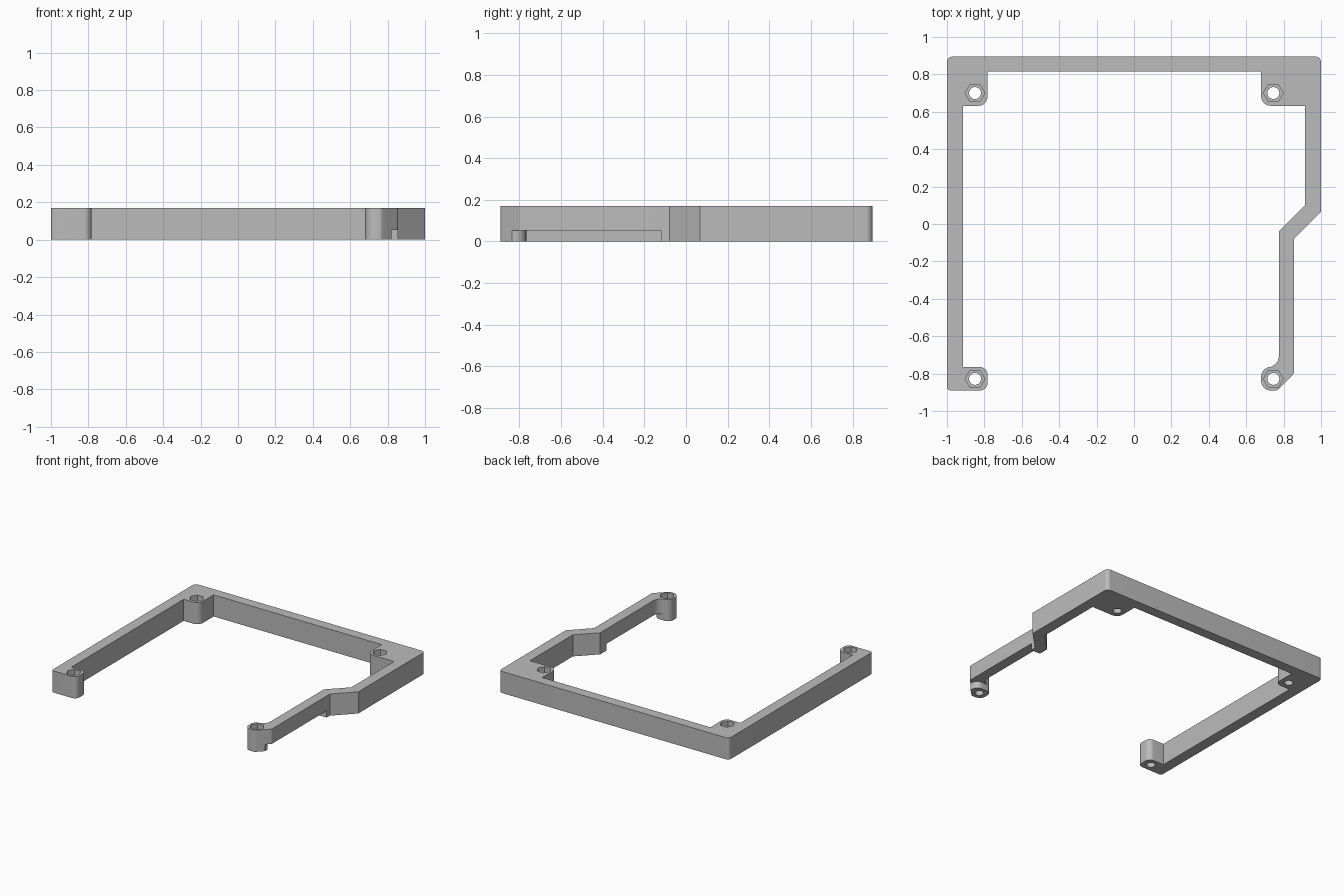
import bpy
import bmesh
from math import cos, sin, pi, tan
from mathutils import Vector

cube = bpy.data.objects.get("Cube")
if cube:
    bpy.data.objects.remove(cube, do_unlink=True)

HEIGHT = 0.17

grey = bpy.data.materials.new("plain grey")
grey.use_nodes = True
GREY = (0.5, 0.5, 0.5, 1)
grey.diffuse_color = GREY
grey.node_tree.nodes["Principled BSDF"].inputs["Base Color"].default_value = GREY


def rounded(corners, steps=8):
    """Turn (x, y, radius) corners into an outline with filleted corners."""
    points = []
    for i, (x, y, r) in enumerate(corners):
        p = Vector((x, y))
        if not r:
            points.append(p)
            continue
        a = (Vector(corners[i - 1][:2]) - p).normalized()
        b = (Vector(corners[(i + 1) % len(corners)][:2]) - p).normalized()
        half = a.angle(b) / 2
        centre = p + (a + b).normalized() * (r / sin(half))
        start = p + a * (r / tan(half)) - centre
        end = p + b * (r / tan(half)) - centre
        for k in range(steps + 1):
            t = k / steps
            points.append(centre + (start * (1 - t) + end * t).normalized() * r)
    return points


def prism(name, outline, z0, z1):
    """Extrude a flat outline between two heights."""
    bm = bmesh.new()
    face = bm.faces.new([bm.verts.new((p[0], p[1], z0)) for p in outline])
    top = bmesh.ops.extrude_face_region(bm, geom=[face])["geom"]
    verts = [v for v in top if isinstance(v, bmesh.types.BMVert)]
    bmesh.ops.translate(bm, vec=(0, 0, z1 - z0), verts=verts)
    bmesh.ops.recalc_face_normals(bm, faces=bm.faces)
    mesh = bpy.data.meshes.new(name)
    bm.to_mesh(mesh)
    bm.free()
    mesh.materials.append(grey)
    obj = bpy.data.objects.new(name, mesh)
    bpy.context.collection.objects.link(obj)
    return obj


def circle(x, y, r, sides):
    return [(x + r * cos(2 * pi * i / sides), y + r * sin(2 * pi * i / sides))
            for i in range(sides)]


# Open frame with four screw bosses and a stepped right arm
frame = prism("frame", rounded([
    (-1, 0.895, 0.03), (1, 0.895, 0.03),
    (1, 0.067, 0), (0.855, -0.08, 0),
    (0.855, -0.8, 0.02), (0.765, -0.89, 0.03),
    (0.68, -0.89, 0.05), (0.68, -0.765, 0.05),
    (0.775, -0.765, 0), (0.775, -0.765 + 0.06, 0),
    (0.775, -0.04, 0), (0.915, 0.1, 0),
    (0.915, 0.632, 0), (0.68, 0.632, 0.05),
    (0.68, 0.815, 0), (-0.783, 0.815, 0),
    (-0.783, 0.632, 0.05), (-0.915, 0.632, 0),
    (-0.915, -0.765, 0), (-0.783, -0.765, 0.04),
    (-0.783, -0.89, 0.04), (-1, -0.89, 0.02),
]), 0, HEIGHT)

# Fillet between the right arm and its end boss
fillet = prism("arm_fillet", [(0.8, -0.8), (0.725, -0.8), (0.725, -0.766), (0.75, -0.755),
                              (0.768, -0.735), (0.776, -0.705), (0.8, -0.7)], 0, HEIGHT)

# Cutters: nut pockets, screw holes and the slot under the right arm
cutters = []
for x, y in [(-0.85, 0.7), (0.745, 0.7), (-0.85, -0.828), (0.745, -0.828)]:
    cutters.append(prism("nut_pocket", circle(x, y, 0.053, 6), 0.075, HEIGHT + 0.1))
    cutters.append(prism("screw_hole", circle(x, y, 0.032, 32), -0.1, HEIGHT + 0.1))
cutters.append(prism("arm_slot", rounded([
    (0.82, -0.95, 0), (0.82, -0.768, 0.05), (0.66, -0.768, 0),
    (0.66, -0.12, 0), (0.95, -0.12, 0), (0.95, -0.95, 0)]), -0.1, 0.053))


def combine(tool, operation):
    mod = frame.modifiers.new(tool.name, "BOOLEAN")
    mod.object, mod.operation, mod.solver = tool, operation, "EXACT"
    bpy.ops.object.modifier_apply(modifier=mod.name)
    bpy.data.objects.remove(tool, do_unlink=True)


bpy.ops.object.select_all(action="DESELECT")
frame.select_set(True)
bpy.context.view_layer.objects.active = frame
combine(fillet, "UNION")
for cutter in cutters:
    combine(cutter, "DIFFERENCE")
bpy.ops.object.shade_smooth_by_angle(angle=pi / 6)
